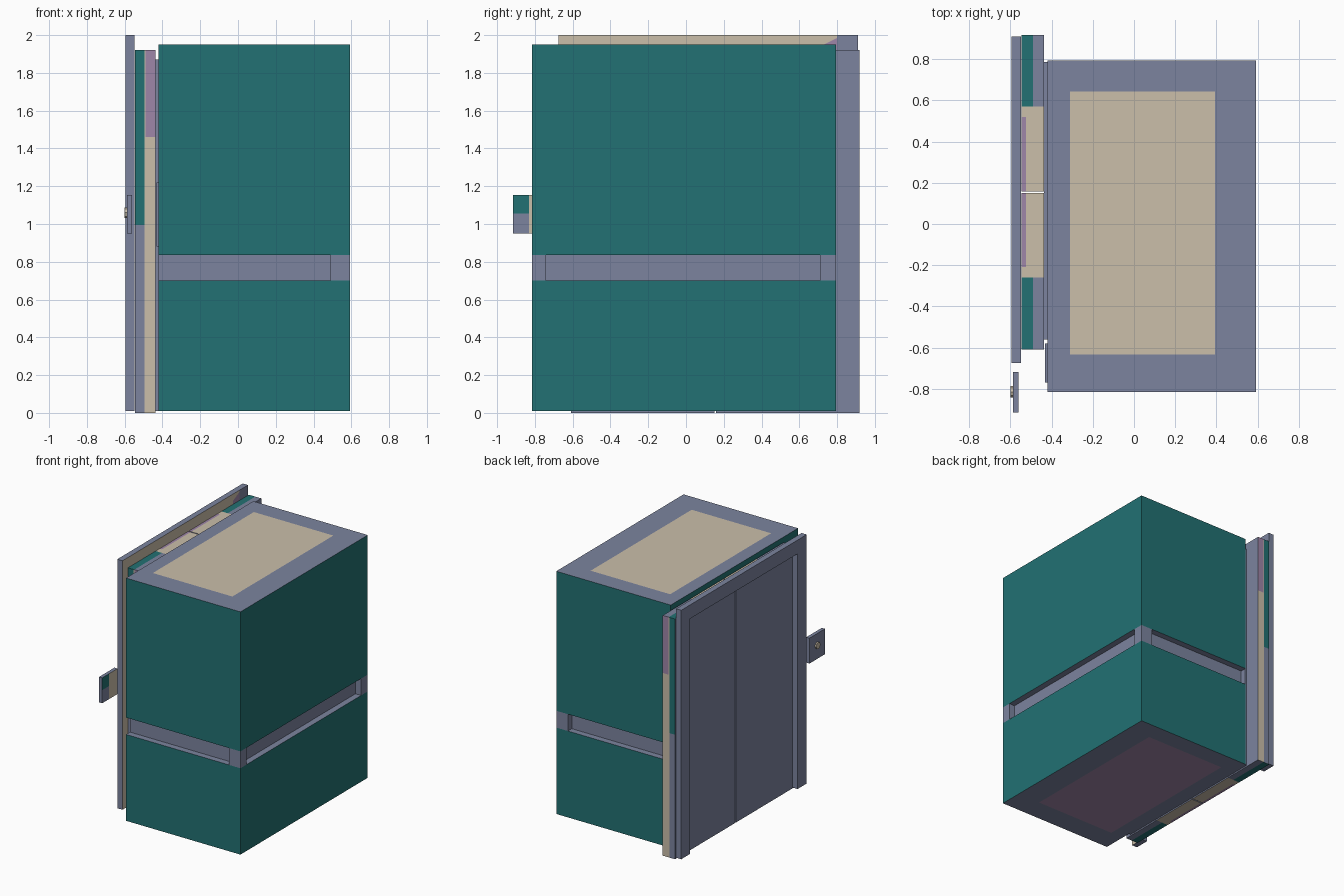
import bpy, bmesh
from mathutils import Vector, Matrix

if "Cube" in bpy.data.objects:
    bpy.data.objects.remove(bpy.data.objects["Cube"])


def srgb(h):
    out = []
    for i in (0, 2, 4):
        c = int(h[i:i + 2], 16) / 255
        out.append(c / 12.92 if c <= 0.04045 else ((c + 0.055) / 1.055) ** 2.4)
    return (*out, 1)


SLATE, TEAL, TAN, MAUVE = range(4)
MATS = []
for name, code in (("slate", "7c849f"), ("teal", "227173"),
                   ("tan", "cbbfaa"), ("mauve", "9f86a8")):
    m = bpy.data.materials.new(name)
    m.diffuse_color = srgb(code)
    m.use_nodes = True
    m.node_tree.nodes["Principled BSDF"].inputs["Base Color"].default_value = m.diffuse_color
    MATS.append(m)

AX = {"x": Vector((1, 0, 0)), "y": Vector((0, 1, 0)), "z": Vector((0, 0, 1))}


def finish(name, bm, rule):
    """Colour each face by rule(centre, normal) and link the object."""
    bm.normal_update()
    for f in bm.faces:
        f.material_index = rule(f.calc_center_median(), f.normal)
    me = bpy.data.meshes.new(name)
    bm.to_mesh(me)
    bm.free()
    for m in MATS:
        me.materials.append(m)
    ob = bpy.data.objects.new(name, me)
    bpy.context.collection.objects.link(ob)
    return ob


def box(name, x, y, z, rule=lambda c, n: SLATE, cuts=(), slants=()):
    """Box between bounds, sliced at axis cuts such as ('z', 1.0)."""
    bm = bmesh.new()
    lo, hi = Vector((x[0], y[0], z[0])), Vector((x[1], y[1], z[1]))
    size = hi - lo
    bmesh.ops.create_cube(bm, size=1, matrix=Matrix.Translation((lo + hi) / 2)
                          @ Matrix.Diagonal((*size, 1)))
    planes = [(AX[a] * v, AX[a]) for a, v in cuts] + list(slants)
    for co, no in planes:
        geom = bm.verts[:] + bm.edges[:] + bm.faces[:]
        bmesh.ops.bisect_plane(bm, geom=geom, plane_co=co, plane_no=no)
    return finish(name, bm, rule)


# Cabin: two teal shells with slate ends and a bordered roof / floor field
X0, X1, Y0, Y1 = -0.42, 0.592, -0.815, 0.793


def cabin_rule(c, n):
    if abs(n.z) < 0.5:
        return TEAL
    inside = -0.31 < c.x < 0.393 and -0.633 < c.y < 0.643
    if inside and n.z > 0 and c.z > 1.9:
        return TAN
    if inside and n.z < 0 and c.z < 0.1:
        return MAUVE
    return SLATE


field = (("x", -0.31), ("x", 0.393), ("y", -0.633), ("y", 0.643))
box("cabin_lower", (X0, X1), (Y0, Y1), (0.01, 0.70), cabin_rule, field)
box("cabin_upper", (X0, X1), (Y0, Y1), (0.835, 1.95), cabin_rule, field)

# Recessed band with flush corner blocks
D = 0.05
box("band_core", (X0, X1 - D), (Y0 + D, Y1 - D), (0.70, 0.835))
box("band_corner_front", (0.49, X1), (Y0, -0.74), (0.70, 0.835))
box("band_corner_back", (0.49, X1), (0.71, Y1), (0.70, 0.835))

# Thin entrance plates on the cabin's door side
box("entrance_plate", (-0.436, X0), (-0.56, Y1 - 0.005), (0.01, 1.87))
box("control_plate", (-0.432, X0), (-0.77, -0.58), (0.88, 1.22))


# Sliding doors, with painted edges
def door_rule(c, n):
    if abs(n.z) > 0.5:
        if -0.21 < c.y < 0.52 and c.x < -0.525:
            return MAUVE
        if -0.26 < c.y < 0.57:
            return TAN
        return TEAL if c.x < -0.49 else SLATE
    if abs(n.y) > 0.5 and not -0.5 < c.y < 0.8:
        if c.x > -0.496:
            return MAUVE if c.z > 1.46 and c.x > -0.49 else TAN
        return TEAL if c.z > 0.995 else SLATE
    return SLATE


for name, y, ends in (("door_front", (-0.61, 0.151), (-0.26, -0.21)),
                      ("door_back", (0.159, 0.918), (0.52, 0.57))):
    box(name, (-0.546, -0.437), y, (0, 1.92), door_rule,
        [("x", -0.525), ("x", -0.496), ("x", -0.49), ("z", 0.995), ("z", 1.46)]
        + [("y", v) for v in ends])


# Door frame: tan on the cabin side, slate elsewhere
def frame_rule(c, n):
    if n.x < 0.5 or c.y > 0.80:
        return SLATE
    if c.y > 0.72 and c.z < 1.945 + (c.y - 0.72) * 0.5:
        return MAUVE
    return TAN


FX = (-0.595, -0.549)
box("frame_jamb_front", FX, (-0.675, -0.56), (0.01, 1.89), frame_rule)
box("frame_jamb_back", FX, (0.80, 0.91), (0.01, 1.89), frame_rule)
box("frame_header", FX, (-0.675, 0.91), (1.89, 2.0), frame_rule,
    [("y", 0.72), ("y", 0.80)],
    [(Vector((0, 0.72, 1.945)), Vector((0, -0.5, 1)))])


# Call panel with its button
def panel_rule(c, n):
    if n.x < 0.5:
        return SLATE
    if c.y > -0.83:
        return TAN
    return TEAL if c.z > 1.055 else SLATE


box("call_panel", (-0.588, -0.56), (-0.915, -0.72), (0.95, 1.153), panel_rule,
    (("y", -0.83), ("z", 1.055)))
bm = bmesh.new()
bmesh.ops.create_cone(bm, cap_ends=True, segments=8, radius1=0.027,
                      radius2=0.027, depth=0.012,
                      matrix=Matrix.Translation((-0.594, -0.815, 1.06))
                      @ Matrix.Rotation(1.5707963, 4, "Y"))
finish("call_button", bm, lambda c, n: TAN)
